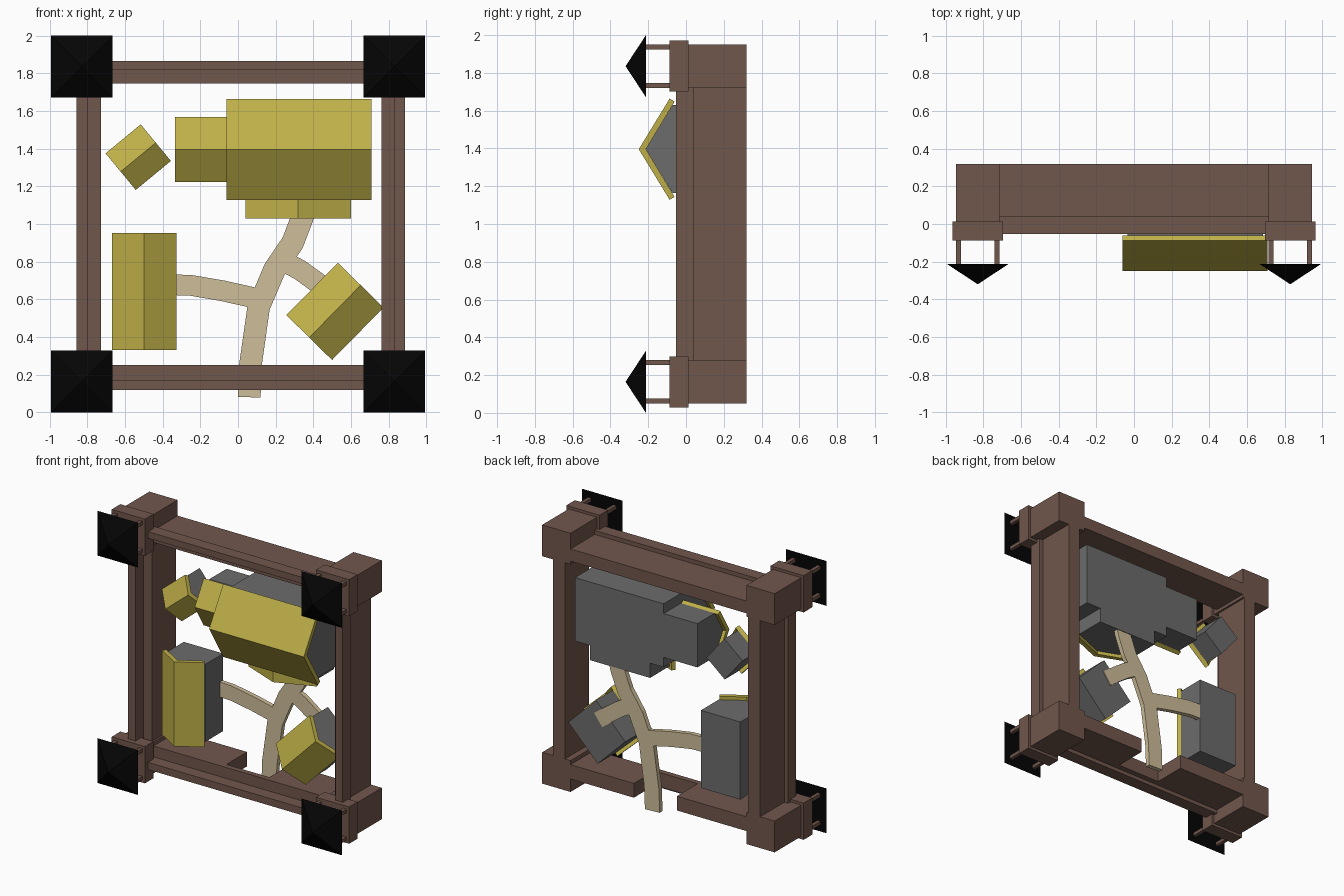
import bpy, bmesh
from math import cos, sin, radians
from mathutils import Vector

cube = bpy.data.objects.get("Cube")
if cube:
    bpy.data.objects.remove(cube, do_unlink=True)


def material(name, rgb):
    m = bpy.data.materials.new(name)
    m.use_nodes = True
    m.diffuse_color = (*rgb, 1)
    m.node_tree.nodes["Principled BSDF"].inputs["Base Color"].default_value = (*rgb, 1)
    return m


BROWN = material("brown wood", (0.165, 0.095, 0.073))
BLACK = material("black metal", (0.0015, 0.0015, 0.0015))
YELLOW = material("straw yellow", (0.52, 0.43, 0.065))
GREY = material("wall grey", (0.15, 0.15, 0.15))
SAND = material("sand road", (0.62, 0.51, 0.32))


def prism(name, start, end, mat):
    """Solid between two matching outlines of 3D points."""
    bm = bmesh.new()
    a = [bm.verts.new(p) for p in start]
    b = [bm.verts.new(p) for p in end]
    bm.faces.new(a)
    bm.faces.new(b[::-1])
    for i in range(len(a)):
        j = (i + 1) % len(a)
        bm.faces.new((a[j], a[i], b[i], b[j]))
    bmesh.ops.recalc_face_normals(bm, faces=bm.faces)
    mesh = bpy.data.meshes.new(name)
    bm.to_mesh(mesh)
    bm.free()
    mesh.materials.append(mat)
    obj = bpy.data.objects.new(name, mesh)
    bpy.context.collection.objects.link(obj)
    return obj


def box(name, x, y, z, mat):
    ring = [(x[0], z[0]), (x[1], z[0]), (x[1], z[1]), (x[0], z[1])]
    return prism(name, [(p, y[0], q) for p, q in ring], [(p, y[1], q) for p, q in ring], mat)


def house(name, cx, cz, angle, length, half, apex, inset=0.012, back=0.31, slope=0.61):
    """Walls and folded roof, with the ridge in the xz plane facing the front."""
    c, s = cos(radians(angle)), sin(radians(angle))

    def place(u, profile):
        return [(cx + u * c - v * s, y, cz + u * s + v * c) for v, y in profile]

    eave = apex + slope * half
    roof = [(0, apex), (half, eave), (half - 0.016, eave + 0.026), (0, apex + 0.038),
            (-half + 0.016, eave + 0.026), (-half, eave)]
    w = half - inset
    shoulder = apex + 0.037 + slope * w
    walls = [(0, apex + 0.037), (w, shoulder), (w, back), (-w, back), (-w, shoulder)]
    u = length / 2
    prism(name + "_roof", place(-u, roof), place(u, roof), YELLOW)
    u -= 0.025
    prism(name + "_walls", place(-u, walls), place(u, walls), GREY)


def road(name, path, width, y0=0.272, y1=0.306):
    """Flat strip of even width following a path in the xz plane."""
    pts = [Vector(p) for p in path]
    left, right = [], []
    for i, p in enumerate(pts):
        d = (pts[min(i + 1, len(pts) - 1)] - pts[max(i - 1, 0)]).normalized()
        n = Vector((-d.y, d.x)) * width / 2
        left.append(p + n)
        right.append(p - n)
    ring = left + right[::-1]
    prism(name, [(p.x, y0, p.y) for p in ring], [(p.x, y1, p.y) for p in ring], SAND)


# Corner blocks with collars, pegs and pointed caps
for side, cx in (("right", -0.83), ("left", 0.83)):
    for level, cz in (("lower", 0.1645), ("upper", 1.8355)):
        tag = f"{level}_{side}"

        def square(h):
            return (cx - h, cx + h), (cz - h, cz + h)

        x, z = square(0.115)
        box(f"corner_block_{tag}", x, (0.0, 0.32), z, BROWN)
        x, z = square(0.135)
        box(f"corner_collar_{tag}", x, (-0.088, 0.012), z, BROWN)
        for i in (-1, 1):
            for j in (-1, 1):
                px, pz, r = cx + 0.102 * i, cz + 0.102 * j, 0.013
                box(f"peg_{tag}", (px - r, px + r), (-0.212, -0.08), (pz - r, pz + r), BROWN)
        x, z = square(0.1645)
        base = [(x[0], -0.212, z[0]), (x[1], -0.212, z[0]),
                (x[1], -0.212, z[1]), (x[0], -0.212, z[1])]
        cap = prism(f"pointed_cap_{tag}", base, [(cx, -0.32, cz)] * 4, BLACK)
        bm = bmesh.new()
        bm.from_mesh(cap.data)
        bmesh.ops.remove_doubles(bm, verts=bm.verts, dist=0.0001)
        bmesh.ops.recalc_face_normals(bm, faces=bm.faces)
        bm.to_mesh(cap.data)
        bm.free()

# Side posts and cross beams, each with a raised lip along the outer front edge
BACK, LIP = (0.04, 0.32), (-0.052, 0.04)
TALL, WIDE = (0.25, 1.75), (-0.74, 0.74)
box("right_post", (-0.827, -0.729), BACK, TALL, BROWN)
box("right_post_lip", (-0.857, -0.797), LIP, TALL, BROWN)
box("left_post", (0.761, 0.858), BACK, TALL, BROWN)
box("left_post_lip", (0.828, 0.888), LIP, TALL, BROWN)
box("top_beam", WIDE, BACK, (1.745, 1.835), BROWN)
box("top_beam_lip", WIDE, LIP, (1.817, 1.865), BROWN)
LOW = (0.145, 0.25)
box("bottom_beam_front", WIDE, (0.04, 0.08), LOW, BROWN)
box("bottom_beam_lip", WIDE, LIP, (0.117, 0.17), BROWN)
box("bottom_beam_right", (-0.74, -0.15), (0.08, 0.32), LOW, BROWN)
box("bottom_beam_left", (0.20, 0.74), (0.08, 0.32), LOW, BROWN)

# Houses
house("main_hall", 0.325, 1.396, 0, 0.77, 0.268, -0.25, inset=0.035)
house("side_hall", -0.155, 1.396, 0, 0.36, 0.173, -0.025)
house("lower_wing", 0.32, 1.165, 90, 0.27, 0.28, -0.05, inset=0.035, slope=0.4)
house("long_house", -0.498, 0.642, 90, 0.62, 0.172, -0.03)
house("small_hut", -0.53, 1.355, 39.5, 0.242, 0.126, 0.045)
house("square_hut", 0.515, 0.536, 45.5, 0.39, 0.17, -0.03, back=0.30)

# Branching road
road("main_road", [(0.06, 0.08), (0.066, 0.25), (0.11, 0.56), (0.195, 0.76),
                   (0.29, 0.90), (0.34, 1.03), (0.365, 1.13)], 0.12)
road("right_lane", [(-0.43, 0.68), (-0.25, 0.674), (-0.08, 0.645), (0.12, 0.60)], 0.11)
road("left_lane", [(0.22, 0.815), (0.33, 0.755), (0.42, 0.69), (0.50, 0.63)], 0.11)
